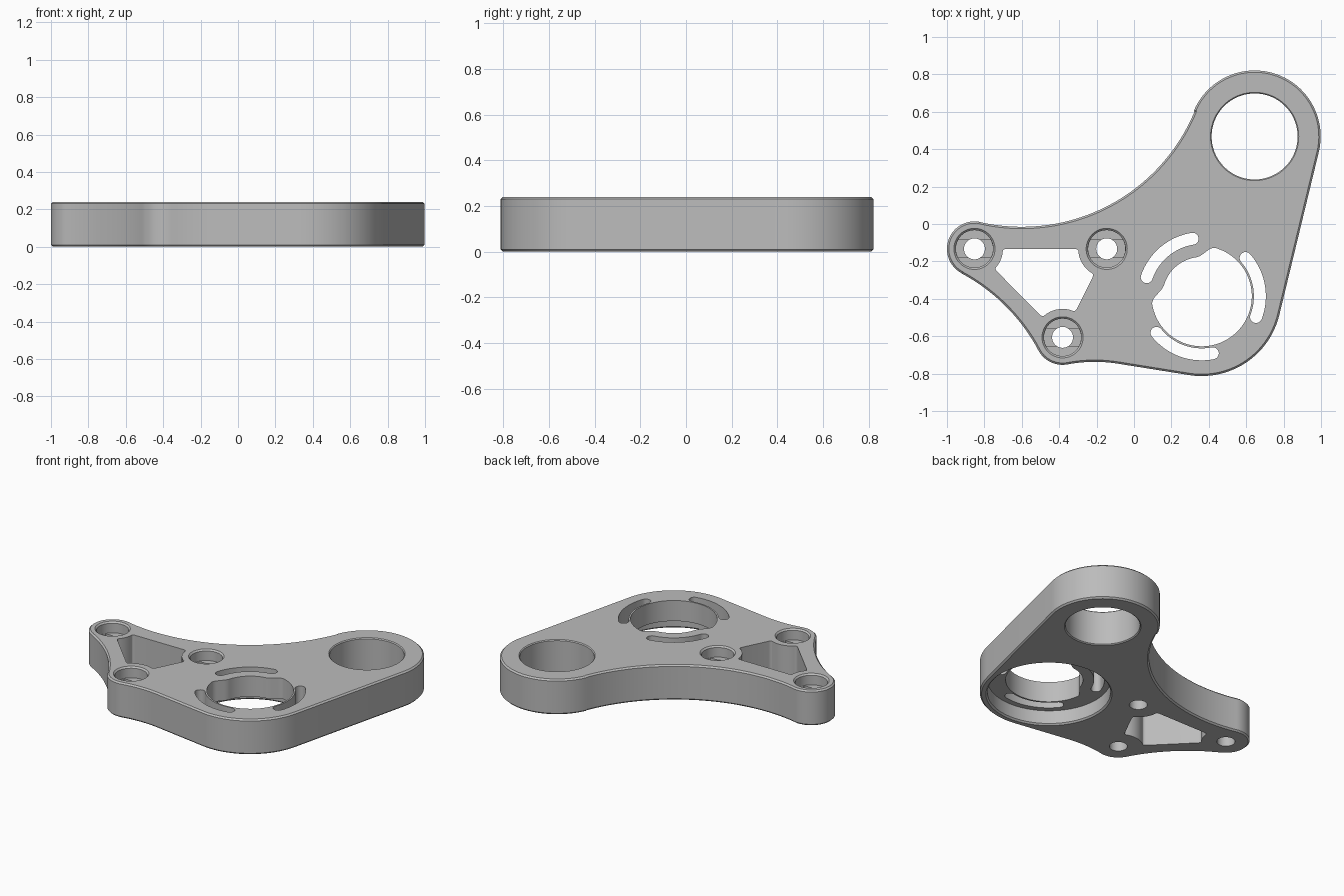
import bpy, bmesh
from math import cos, sin, radians, ceil

if "Cube" in bpy.data.objects:
    bpy.data.objects.remove(bpy.data.objects["Cube"])

H = 0.24          # plate thickness
C = 0.01          # edge chamfer
HUB = (0.362, -0.386)
EYE = (0.645, 0.468)
LUGS = [(-0.853, -0.133), (-0.382, -0.606), (-0.146, -0.133)]

grey = bpy.data.materials.new("plate_grey")
grey.use_nodes = True
grey.diffuse_color = (0.5, 0.5, 0.5, 1)
grey.node_tree.nodes["Principled BSDF"].inputs["Base Color"].default_value = (0.5, 0.5, 0.5, 1)


def arc(centre, r, a0, a1, step=4):
    n = max(2, ceil(abs(a1 - a0) / step))
    angles = [radians(a0 + (a1 - a0) * i / n) for i in range(n + 1)]
    return [(centre[0] + r * cos(a), centre[1] + r * sin(a)) for a in angles]


def make_object(name, bm):
    bmesh.ops.recalc_face_normals(bm, faces=bm.faces[:])
    mesh = bpy.data.meshes.new(name)
    bm.to_mesh(mesh)
    bm.free()
    mesh.materials.append(grey)
    obj = bpy.data.objects.new(name, mesh)
    bpy.context.collection.objects.link(obj)
    return obj


def prism(name, points, z0, z1, fillet=0, chamfer=0):
    """Extruded outline, optionally with rounded corners and chamfered rims."""
    bm = bmesh.new()
    base = bm.faces.new([bm.verts.new((x, y, z0)) for x, y in points])
    bmesh.ops.remove_doubles(bm, verts=bm.verts[:], dist=0.001)
    base = bm.faces[:]
    ext = bmesh.ops.extrude_face_region(bm, geom=base, use_keep_orig=True)
    top = [v for v in ext["geom"] if isinstance(v, bmesh.types.BMVert)]
    bmesh.ops.translate(bm, verts=top, vec=(0, 0, z1 - z0))
    bmesh.ops.recalc_face_normals(bm, faces=bm.faces[:])
    if fillet:
        edges = [e for e in bm.edges if abs(e.verts[0].co.z - e.verts[1].co.z) > 0.001
                 and e.calc_face_angle(0) > radians(25)]
        bmesh.ops.bevel(bm, geom=edges, offset=fillet, segments=5, profile=0.5,
                        affect='EDGES')
    if chamfer:
        edges = [e for e in bm.edges if abs(e.verts[0].co.z - e.verts[1].co.z) < 0.001]
        bmesh.ops.bevel(bm, geom=edges, offset=chamfer, segments=1, affect='EDGES')
    return make_object(name, bm)


def lathe(name, centre, profile, sides=72):
    """Solid of revolution from (radius, height) pairs, bottom to top."""
    bm = bmesh.new()
    rings = [[bm.verts.new((x, y, z)) for x, y in arc(centre, r, 0, 360, 360 / sides)[:-1]]
             for r, z in profile]
    for low, high in zip(rings, rings[1:]):
        for i in range(sides):
            j = (i + 1) % sides
            bm.faces.new((low[i], low[j], high[j], high[i]))
    bm.faces.new(rings[0])
    bm.faces.new(rings[-1])
    return make_object(name, bm)


# Outer outline: convex lugs joined by tangent lines and concave sweeps
outline = (arc(HUB, 0.427, -98.9, -13.6)
           + arc(EYE, 0.353, -13.6, 157.4)
           + arc((-0.6, 0.985), 1.0, -22.6, -102.8, 2)
           + arc(LUGS[0], 0.147, 77.2, 241.9)
           + arc((-1.3935, -1.146), 1.0, 61.9, 28.1, 2)
           + arc(LUGS[1], 0.147, 208.1, 280.6)
           + arc((-0.21, -1.527), 0.79, 100.6, 81.1, 2))
plate = prism("bracket_plate", outline, 0, H, chamfer=C)

cutters = []

# Large eye hole with chamfered rims
cutters.append(lathe("eye_cutter", EYE, [(0.25, -0.01), (0.23, 0.006),
                                         (0.23, H - 0.006), (0.25, H + 0.014)]))

# Round recess under the hub
cutters.append(lathe("recess_cutter", HUB, [(0.4, -0.01), (0.38, C), (0.38, 0.1)], 90))

# Hub opening with an inward step on one side
opening = arc(HUB, 0.268, 185, 438) + arc(HUB, 0.21, 94, 167)
cutters.append(prism("hub_cutter", opening, -0.1, H + 0.1, fillet=0.025))

# Three curved slots around the hub
for k in range(3):
    a0, a1 = 99 + 120 * k, 161 + 120 * k
    ends = [arc(HUB, 0.311, a, a + 1)[0] for a in (a0, a1)]
    slot = (arc(HUB, 0.343, a0, a1) + arc(ends[1], 0.032, a1, a1 + 180, 12)
            + arc(HUB, 0.279, a1, a0) + arc(ends[0], 0.032, a0 + 180, a0 + 360, 12))
    cutters.append(prism("slot_cutter", slot, -0.1, H + 0.1))

# Three counterbored screw holes, each with a shallow cross groove
for x, y in LUGS:
    cutters.append(lathe("screw_cutter", (x, y), [
        (0.056, -0.05), (0.056, 0.165), (0.1, 0.165), (0.1, H - C), (0.12, H + C)], 48))
    groove = arc((x, y), 0.099, -28, 28) + arc((x, y), 0.099, 152, 208)
    cutters.append(prism("groove_cutter", groove, 0.15, 0.19))

# Triangular window between the screw lugs
window = (arc(LUGS[0], 0.152, 0, -45) + arc(LUGS[1], 0.152, 135, 63.5)
          + arc(LUGS[2], 0.152, 243.5, 180))
cutters.append(prism("window_cutter", window, -0.1, H + 0.1, fillet=0.02))

# Cut everything out of the plate and bake the result
for cutter in cutters:
    mod = plate.modifiers.new(cutter.name, 'BOOLEAN')
    mod.operation = 'DIFFERENCE'
    mod.solver = 'EXACT'
    mod.object = cutter
bpy.context.view_layer.update()
baked = bpy.data.meshes.new_from_object(
    plate.evaluated_get(bpy.context.evaluated_depsgraph_get()))
plate.modifiers.clear()
plate.data = baked
for cutter in cutters:
    bpy.data.objects.remove(cutter)

for obj in bpy.context.selected_objects:
    obj.select_set(False)
plate.select_set(True)
bpy.context.view_layer.objects.active = plate
bpy.ops.object.shade_smooth_by_angle(angle=radians(30))
